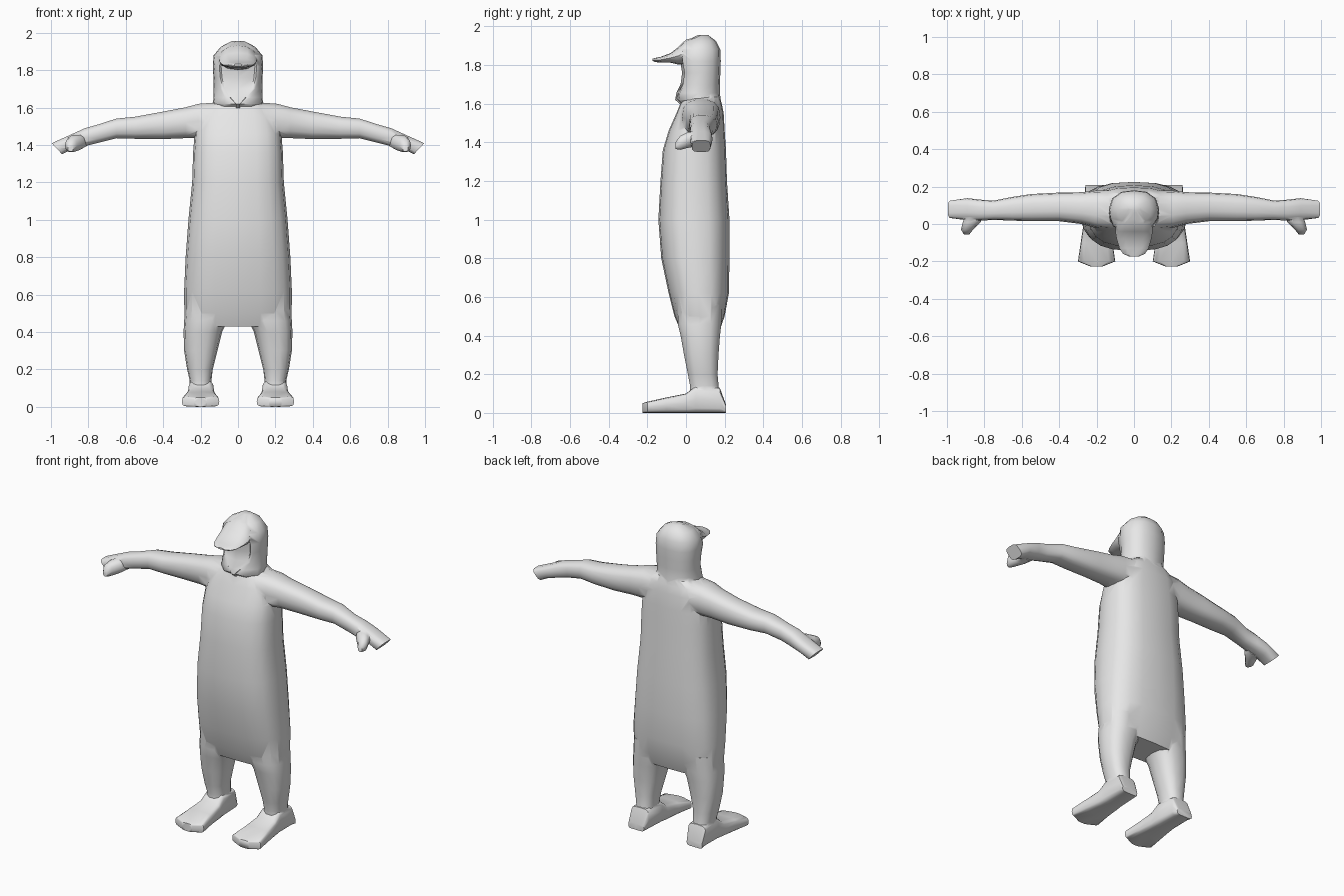
import bpy, bmesh, math
from mathutils import Vector

grey = bpy.data.materials.new("plain_grey")
grey.diffuse_color = (0.8, 0.8, 0.8, 1)


def ring(axis, t, a0, a1, b0, b1, e=2.6, n=16, lean=0.0):
    """Superellipse cross-section at t on an axis; a and b are the other two axes in order."""
    pts = []
    for i in range(n):
        u = 2 * math.pi * i / n
        c, s = math.cos(u), math.sin(u)
        a = math.copysign(abs(c) ** (2 / e), c)
        b = math.copysign(abs(s) ** (2 / e), s)
        p = [(a0 + a1) / 2 + a * (a1 - a0) / 2, (b0 + b1) / 2 + b * (b1 - b0) / 2]
        p.insert(axis, t + lean * b)
        pts.append(Vector(p))
    return pts


def loft(name, rings, side=1):
    """Closed skin through the rings; side -1 mirrors it in x."""
    bm = bmesh.new()
    rows = [[bm.verts.new((p.x * side, p.y, p.z)) for p in r] for r in rings]
    n = len(rows[0])
    for lo, hi in zip(rows, rows[1:]):
        for i in range(n):
            j = (i + 1) % n
            bm.faces.new((lo[i], lo[j], hi[j], hi[i]))
    bm.faces.new(rows[0])
    bm.faces.new(rows[-1])
    bmesh.ops.recalc_face_normals(bm, faces=bm.faces)
    me = bpy.data.meshes.new(name)
    bm.to_mesh(me)
    bm.free()
    me.materials.append(grey)
    ob = bpy.data.objects.new(name, me)
    bpy.context.collection.objects.link(ob)
    return ob


# Torso: z, half width, front y, back y
torso = [(0.43, 0.27, -0.03, 0.175), (0.50, 0.287, -0.06, 0.20), (0.62, 0.288, -0.09, 0.222),
         (0.80, 0.28, -0.128, 0.225), (1.00, 0.265, -0.143, 0.225), (1.20, 0.245, -0.132, 0.212),
         (1.36, 0.24, -0.12, 0.207), (1.46, 0.232, -0.09, 0.20), (1.55, 0.215, -0.05, 0.195),
         (1.60, 0.18, -0.03, 0.185), (1.635, 0.12, -0.01, 0.175)]
body = loft("body", [ring(2, z, -w, w, f, b, 2.7, 20) for z, w, f, b in torso])
parts = []

# Leg: z, inner x, outer x, front y, back y
leg = [(0.56, 0.05, 0.28, -0.04, 0.19), (0.46, 0.055, 0.288, -0.045, 0.185),
       (0.40, 0.085, 0.291, -0.03, 0.178), (0.30, 0.11, 0.288, -0.012, 0.17),
       (0.20, 0.135, 0.272, 0.008, 0.165), (0.14, 0.142, 0.258, 0.02, 0.17),
       (0.06, 0.14, 0.262, 0.02, 0.18)]
# Foot: y, inner x, outer x, top z
foot = [(0.208, 0.15, 0.26, 0.04), (0.175, 0.138, 0.262, 0.13), (0.05, 0.13, 0.265, 0.14),
        (0.0, 0.125, 0.27, 0.10), (-0.10, 0.115, 0.285, 0.08), (-0.20, 0.10, 0.30, 0.058),
        (-0.226, 0.165, 0.235, 0.05)]
# Arm and hand: x, front y, back y, bottom z, top z
arm = [(0.10, -0.03, 0.18, 1.44, 1.63), (0.21, -0.02, 0.178, 1.435, 1.622),
       (0.28, 0.0, 0.17, 1.435, 1.603), (0.40, 0.015, 0.168, 1.43, 1.58),
       (0.55, 0.015, 0.16, 1.432, 1.552), (0.65, 0.018, 0.145, 1.435, 1.542),
       (0.75, 0.022, 0.125, 1.41, 1.51), (0.82, 0.018, 0.13, 1.392, 1.49),
       (0.89, 0.02, 0.138, 1.375, 1.458)]
# Thumb: y, inner x, outer x, bottom z, top z
thumb = [(0.06, 0.80, 0.90, 1.38, 1.46), (0.01, 0.82, 0.915, 1.37, 1.455),
         (-0.03, 0.86, 0.925, 1.36, 1.435), (-0.055, 0.88, 0.91, 1.365, 1.40)]
for side, tag in ((1, "left"), (-1, "right")):
    parts.append(loft(tag + "_leg", [ring(2, z, a, b, f, k, 2.5, 14) for z, a, b, f, k in leg], side))
    parts.append(loft(tag + "_foot", [ring(1, y, a, b, 0, t, 4.5) for y, a, b, t in foot], side))
    # The flat fingertips end on a slant
    hand_end = ring(0, 0.968, 0.03, 0.127, 1.35, 1.41, 3.5, 14, 0.028)
    parts.append(loft(tag + "_arm", [ring(0, *r, n=14) for r in arm] + [hand_end], side))
    parts.append(loft(tag + "_thumb", [ring(1, y, a, b, l, t, 2.4, 10)
                                       for y, a, b, l, t in thumb], side))


def hood_ring(z, w, f, b, face):
    """Hood section with a rim around a ridged, slightly sunken face of half width face."""
    depth = 0.022 * face / 0.1
    half = [(face * 0.9, f + depth), (face, f + 0.012), (max(face, w * 0.45) + 0.012, f + 0.018),
            (w * 0.95, f + (b - f) * 0.3), (w, f + (b - f) * 0.52),
            (w * 0.86, f + (b - f) * 0.8), (w * 0.5, b - (b - f) * 0.04)]
    pts = [(0, f)] + half + [(0, b)] + [(-x, y) for x, y in reversed(half)]
    return [Vector((x, y, z)) for x, y in pts]


# Hood: z, half width, front y, back y, face half width
hood = [(1.57, 0.135, 0.0, 0.185, 0.01), (1.62, 0.135, -0.056, 0.18, 0.012),
        (1.655, 0.13, -0.05, 0.175, 0.045), (1.70, 0.13, -0.028, 0.175, 0.08),
        (1.76, 0.131, -0.02, 0.178, 0.095), (1.82, 0.135, -0.03, 0.18, 0.10),
        (1.88, 0.13, -0.035, 0.178, 0.08), (1.925, 0.092, 0.0, 0.155, 0.05),
        (1.955, 0.035, 0.06, 0.115, 0.012)]
parts.append(loft("hood", [hood_ring(*h) for h in hood]))

# Bill over the face: y, half width, bottom z, top z
bill = [(0.06, 0.08, 1.80, 1.945), (0.0, 0.10, 1.80, 1.932), (-0.04, 0.10, 1.803, 1.893),
        (-0.08, 0.093, 1.812, 1.862), (-0.13, 0.078, 1.812, 1.843), (-0.16, 0.058, 1.816, 1.837),
        (-0.174, 0.025, 1.822, 1.833)]
parts.append(loft("bill", [ring(1, y, -w, w, l, t, 2.1, 12) for y, w, l, t in bill]))

# Weld the parts into one skin
bpy.context.view_layer.objects.active = body
for part in parts:
    mod = body.modifiers.new("weld", 'BOOLEAN')
    mod.operation = 'UNION'
    mod.solver = 'EXACT'
    mod.object = part
    bpy.ops.object.modifier_apply(modifier=mod.name)
    bpy.data.objects.remove(part)
body.name = "hooded_figure"

bpy.ops.object.select_all(action='DESELECT')
body.select_set(True)
bpy.ops.object.shade_smooth_by_angle(angle=math.radians(50))
